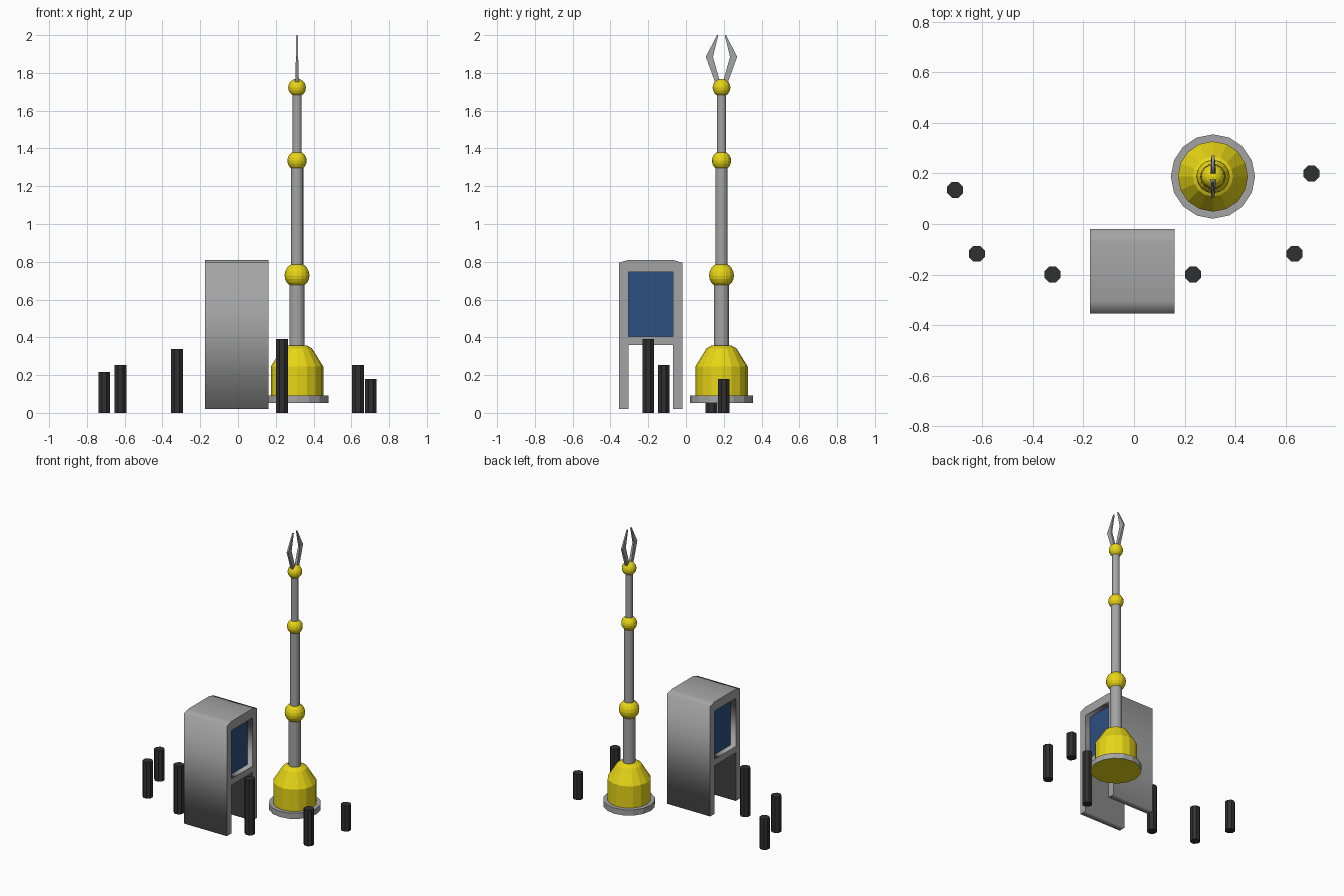
import bpy, bmesh, math
from mathutils import Matrix

if "Cube" in bpy.data.objects:
    bpy.data.objects.remove(bpy.data.objects["Cube"])


def material(name, rgb):
    m = bpy.data.materials.new(name)
    m.diffuse_color = (*rgb, 1)
    m.use_nodes = True
    m.node_tree.nodes["Principled BSDF"].inputs["Base Color"].default_value = m.diffuse_color
    return m


GREY = material("grey metal", (0.37, 0.37, 0.37))
YELLOW = material("yellow paint", (0.80, 0.67, 0.008))
BLUE = material("screen blue", (0.027, 0.078, 0.22))
BLACK = material("black post", (0.03, 0.03, 0.03))


def mesh_object(name, bm, *mats):
    bmesh.ops.recalc_face_normals(bm, faces=bm.faces)
    me = bpy.data.meshes.new(name)
    bm.to_mesh(me)
    bm.free()
    for m in mats:
        me.materials.append(m)
    ob = bpy.data.objects.new(name, me)
    bpy.context.collection.objects.link(ob)
    return ob


def frustum(name, x, y, z0, z1, r0, r1, sides, mat, turn=0):
    bm = bmesh.new()
    bmesh.ops.create_cone(bm, cap_ends=True, segments=sides, radius1=r0, radius2=r1,
                          depth=z1 - z0, matrix=Matrix.Translation((x, y, (z0 + z1) / 2))
                          @ Matrix.Rotation(turn, 4, 'Z'))
    return mesh_object(name, bm, mat)


def ball(name, x, y, z, r):
    bm = bmesh.new()
    bmesh.ops.create_uvsphere(bm, u_segments=16, v_segments=10, radius=r,
                              matrix=Matrix.Translation((x, y, z)))
    return mesh_object(name, bm, YELLOW)


def lathe(name, x, y, profile, sides, mat):
    bm = bmesh.new()
    rings = [[bm.verts.new((x + r * math.cos(2 * math.pi * i / sides),
                            y + r * math.sin(2 * math.pi * i / sides), z))
              for i in range(sides)] for r, z in profile]
    for a, b in zip(rings, rings[1:]):
        for i in range(sides):
            j = (i + 1) % sides
            bm.faces.new((a[i], a[j], b[j], b[i]))
    bm.faces.new(rings[0])
    bm.faces.new(rings[-1])
    return mesh_object(name, bm, mat)


# Booth frame: side outline with a window hole, extruded along x
CX, CY = -0.007, -0.187
outline = [(-0.168, 0.02), (-0.118, 0.02), (-0.118, 0.36), (0.118, 0.36), (0.118, 0.02),
           (0.168, 0.02), (0.168, 0.795), (0.118, 0.81), (-0.118, 0.81), (-0.168, 0.795)]
window = [(-0.118, 0.405), (0.118, 0.405), (0.118, 0.745), (-0.118, 0.745)]
cu = bpy.data.curves.new("booth_frame", 'CURVE')
cu.dimensions = '2D'
cu.fill_mode = 'BOTH'
cu.extrude = 0.168
for pts in (outline, window):
    sp = cu.splines.new('POLY')
    sp.points.add(len(pts) - 1)
    for p, (u, v) in zip(sp.points, pts):
        p.co = (u, v, 0, 1)
    sp.use_cyclic_u = True
cu.materials.append(GREY)
booth = bpy.data.objects.new("booth_frame", cu)
bpy.context.collection.objects.link(booth)
booth.matrix_world = (Matrix.Translation((CX, CY, 0)) @ Matrix.Rotation(math.pi / 2, 4, 'Z')
                      @ Matrix.Rotation(math.pi / 2, 4, 'X'))
bpy.context.view_layer.objects.active = booth
booth.select_set(True)
bpy.ops.object.convert(target='MESH')

# Screens set back in both window openings
bm = bmesh.new()
bmesh.ops.create_cube(bm, size=1, matrix=Matrix.Translation((CX, CY, 0.575))
                      @ Matrix.Diagonal((0.256, 0.236, 0.34, 1)))
mesh_object("booth_screens", bm, BLUE)

# Mast base: grey rim with yellow underside, then the yellow bell
MX, MY = 0.3125, 0.188
rim = frustum("base_rim", MX, MY, 0.052, 0.092, 0.167, 0.167, 16, GREY)
rim.data.materials.append(YELLOW)
for f in rim.data.polygons:
    f.material_index = 1 if f.normal.z < -0.5 else 0
lathe("base_bell", MX, MY, [(0.139, 0.09), (0.139, 0.245), (0.079, 0.342), (0.05, 0.358)],
      16, YELLOW)

# Mast tubes and joint balls
for name, z0, z1, r in (("lower_tube", 0.35, 0.726, 0.040), ("middle_tube", 0.726, 1.335, 0.033),
                        ("upper_tube", 1.335, 1.722, 0.0245)):
    frustum(name, MX, MY, z0, z1, r, r, 16, GREY)
for name, z, r in (("lower_ball", 0.728, 0.066), ("middle_ball", 1.335, 0.051),
                   ("top_ball", 1.722, 0.047)):
    ball(name, MX, MY, z, r)

# Two mirrored prongs, bent outward and tapering upward: (inner, outer, z, half thickness)
for side in (-1, 1):
    bm = bmesh.new()
    rings = []
    for a, b, z, t in ((0.006, 0.032, 1.745, 0.010), (0.045, 0.083, 1.885, 0.006),
                       (0.017, 0.024, 2.0, 0.004)):
        rings.append([bm.verts.new((MX + sx * t, MY + side * o, z))
                      for sx, o in ((-1, a), (1, a), (1, b), (-1, b))])
    for p, q in zip(rings, rings[1:]):
        for i in range(4):
            j = (i + 1) % 4
            bm.faces.new((p[i], p[j], q[j], q[i]))
    bm.faces.new(rings[0])
    bm.faces.new(rings[-1])
    mesh_object("front_prong" if side < 0 else "back_prong", bm, GREY)

# Bollards: x, y, height
for i, (x, y, h) in enumerate(((-0.708, 0.135, 0.217), (-0.622, -0.118, 0.254),
                               (-0.322, -0.2, 0.339), (0.233, -0.2, 0.39),
                               (0.636, -0.118, 0.254), (0.703, 0.2, 0.18))):
    frustum(f"bollard_{i + 1}", x, y, 0, h, 0.034, 0.034, 8, BLACK, math.pi / 8)
